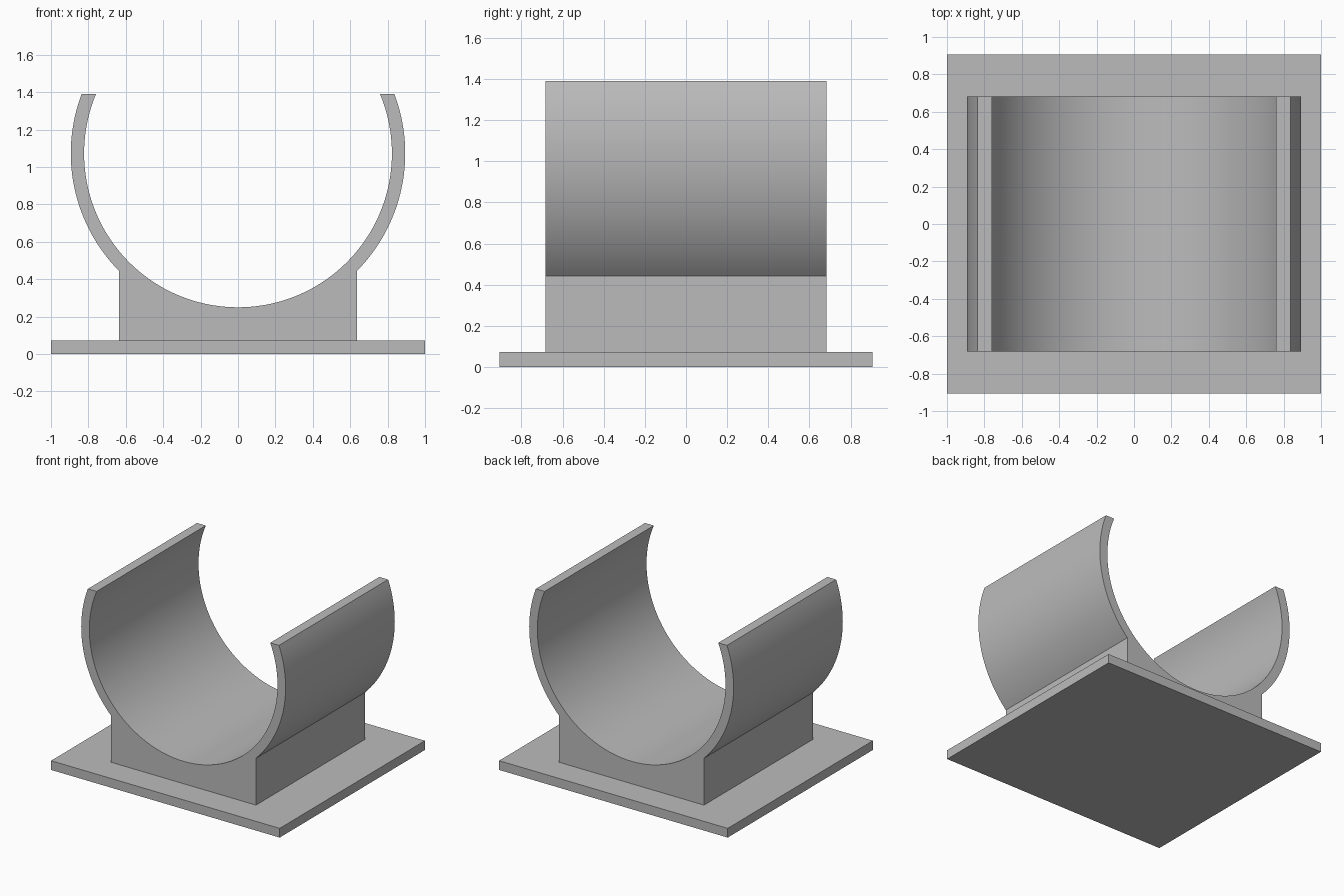
import bpy, bmesh, math

old = bpy.data.objects.get("Cube")
if old:
    bpy.data.objects.remove(old, do_unlink=True)

BASE_X, BASE_Y, BASE_TOP = 1.0, 0.907, 0.073
HALF_DEPTH = 0.682
CENTRE_Z, INNER_R, OUTER_R = 1.073, 0.823, 0.894
RIM_Z, BLOCK_X = 1.39, 0.635

grey = bpy.data.materials.new("plain grey")
grey.use_nodes = True
colour = (0.5, 0.5, 0.5, 1)
grey.diffuse_color = colour
grey.node_tree.nodes["Principled BSDF"].inputs["Base Color"].default_value = colour


def arc(radius, start, end, steps):
    """Points in x, z around the cradle axis."""
    angles = [start + (end - start) * i / steps for i in range(steps + 1)]
    return [(radius * math.cos(a), CENTRE_Z + radius * math.sin(a)) for a in angles]


def extrude_profile(name, profile, half_depth):
    """Solid made by sweeping an x, z outline along y."""
    bm = bmesh.new()
    face = bm.faces.new([bm.verts.new((x, -half_depth, z)) for x, z in profile])
    swept = bmesh.ops.extrude_face_region(bm, geom=[face])["geom"]
    verts = [g for g in swept if isinstance(g, bmesh.types.BMVert)]
    bmesh.ops.translate(bm, verts=verts, vec=(0, 2 * half_depth, 0))
    bmesh.ops.recalc_face_normals(bm, faces=bm.faces)
    mesh = bpy.data.meshes.new(name)
    bm.to_mesh(mesh)
    bm.free()
    mesh.materials.append(grey)
    obj = bpy.data.objects.new(name, mesh)
    bpy.context.collection.objects.link(obj)
    return obj


# Flat base plate
extrude_profile("base_plate", [(-BASE_X, 0), (BASE_X, 0),
                               (BASE_X, BASE_TOP), (-BASE_X, BASE_TOP)], BASE_Y)

# Open round cradle with its support block, in one outline
outer_tip = math.asin((RIM_Z - CENTRE_Z) / OUTER_R)
inner_tip = math.asin((RIM_Z - CENTRE_Z) / INNER_R)
block_angle = -math.acos(BLOCK_X / OUTER_R)
right_side = arc(OUTER_R, outer_tip, block_angle, 32) + [(BLOCK_X, BASE_TOP)]
left_side = [(-x, z) for x, z in reversed(right_side)]
bore = arc(INNER_R, -math.pi - inner_tip, inner_tip, 96)
cradle = extrude_profile("cradle", right_side + left_side + bore, HALF_DEPTH)

# Smooth curves, crisp corners
bpy.ops.object.select_all(action="DESELECT")
cradle.select_set(True)
bpy.context.view_layer.objects.active = cradle
bpy.ops.object.shade_smooth_by_angle(angle=math.radians(30))
